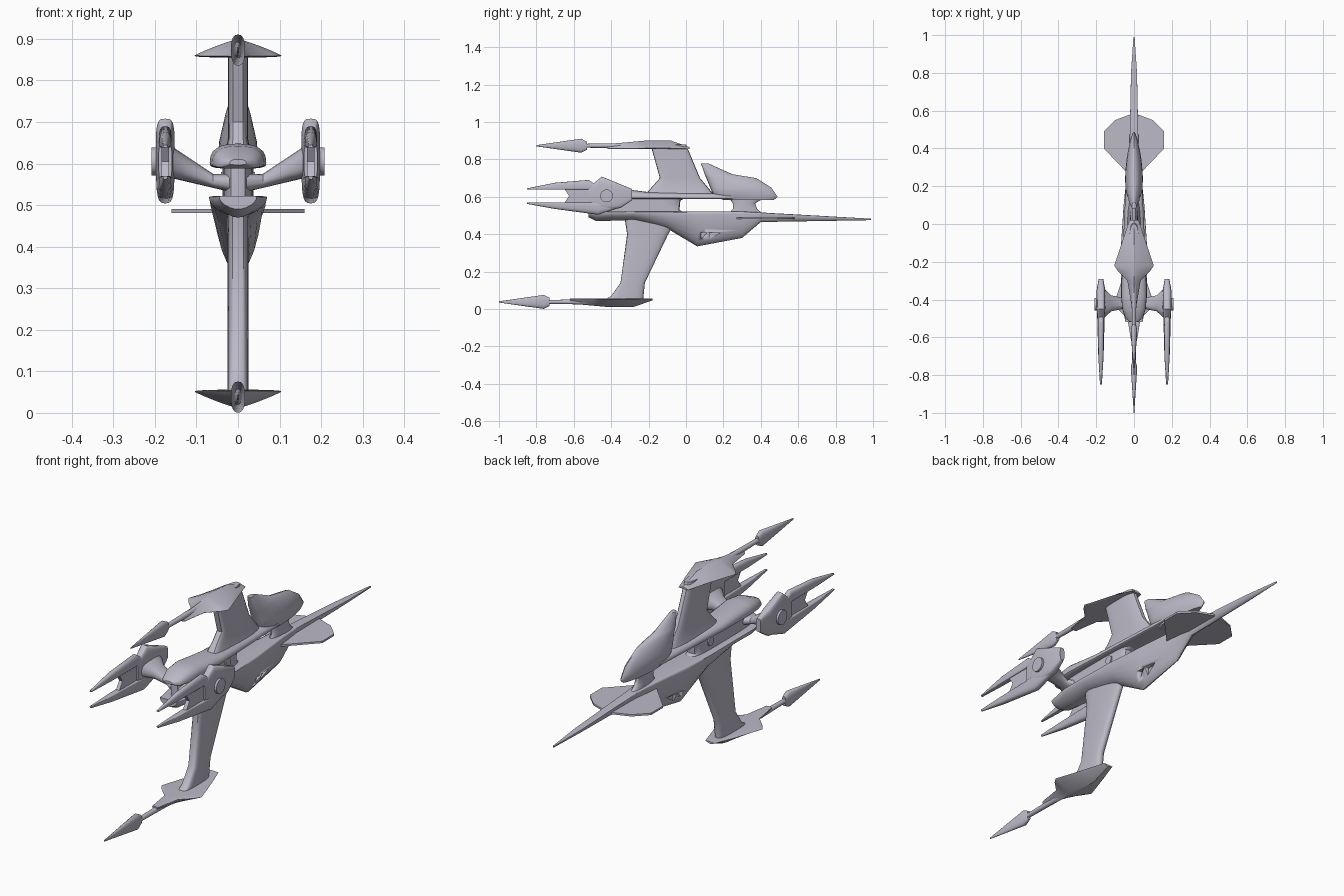
import bpy
import bmesh
import math

if "Cube" in bpy.data.objects:
    bpy.data.objects.remove(bpy.data.objects["Cube"], do_unlink=True)

hull_colour = (0.5, 0.49, 0.57, 1)
hull_grey = bpy.data.materials.new("lilac_grey_hull")
hull_grey.use_nodes = True
hull_grey.diffuse_color = hull_colour
hull_grey.node_tree.nodes["Principled BSDF"].inputs["Base Color"].default_value = hull_colour

TIP = .003
SIDES = 24


def finish(name, bm):
    bmesh.ops.recalc_face_normals(bm, faces=bm.faces)
    mesh = bpy.data.meshes.new(name)
    bm.to_mesh(mesh)
    bm.free()
    mesh.materials.append(hull_grey)
    obj = bpy.data.objects.new(name, mesh)
    bpy.context.collection.objects.link(obj)
    bpy.ops.object.select_all(action='DESELECT')
    obj.select_set(True)
    bpy.context.view_layer.objects.active = obj
    bpy.ops.object.shade_smooth_by_angle(angle=math.radians(35))
    return obj


def value_at(channel, station):
    """A channel is a constant or a list of (station, value) keys."""
    if isinstance(channel, (int, float)):
        return channel
    for (start, first), (end, last) in zip(channel, channel[1:]):
        if station <= end:
            blend = max(0, station - start) / (end - start)
            return first + (last - first) * blend
    return channel[-1][1]


def swell(channel, base, factor):
    """Derive one channel from another around a base level."""
    return [(station, base + factor * value) for station, value in channel]


def power(value, exponent):
    return math.copysign(abs(value) ** exponent, value)


def unchanged(point):
    return point


def loft(name, half, low, high, axis='y', centre=0, waist=.5,
         upper=1, lower=1, place=unchanged):
    """Skin superellipse rings; exponents under one are boxy, over one pointed."""
    stations = sorted({key[0] for channel in (half, low, high)
                       if not isinstance(channel, (int, float)) for key in channel})
    bm = bmesh.new()
    rings = []
    for station in stations:
        width = value_at(half, station)
        bottom, top = value_at(low, station), value_at(high, station)
        middle = bottom + (top - bottom) * waist
        ring = []
        for i in range(SIDES):
            c = math.cos(math.tau * i / SIDES)
            s = math.sin(math.tau * i / SIDES)
            shape = upper if s >= 0 else lower
            reach = top - middle if s >= 0 else middle - bottom
            across = centre + width * power(c, shape)
            along = middle + reach * power(s, shape)
            point = {'x': (station, across, along),
                     'y': (across, station, along),
                     'z': (across, along, station)}[axis]
            ring.append(bm.verts.new(place(point)))
        rings.append(ring)
    for a, b in zip(rings, rings[1:]):
        for i in range(SIDES):
            bm.faces.new((a[i - 1], a[i], b[i], b[i - 1]))
    bm.faces.new(rings[0])
    bm.faces.new(rings[-1])
    return finish(name, bm)


def slab(name, outline, offset):
    """Extrude a flat outline of points by an offset."""
    bm = bmesh.new()
    face = bm.faces.new([bm.verts.new(point) for point in outline])
    grown = bmesh.ops.extrude_face_region(bm, geom=[face])
    moved = [v for v in grown["geom"] if isinstance(v, bmesh.types.BMVert)]
    bmesh.ops.translate(bm, verts=moved, vec=offset)
    return finish(name, bm)


def disc(name, centre, radius, thickness):
    """Round plate facing sideways."""
    x, y, z = centre
    turns = [math.tau * i / SIDES for i in range(SIDES)]
    outline = [(x - thickness / 2, y + radius * math.cos(t), z + radius * math.sin(t))
               for t in turns]
    return slab(name, outline, (thickness, 0, 0))


# Lower hull with a flat deck, deep keel and needle tail
lower_hull = loft(
    "lower_hull", waist=.9, upper=.4, lower=1.15,
    half=[(-.52, .045), (-.4, .07), (-.1, .068), (.1, .055), (.4, .024), (.8, .016), (.99, TIP)],
    low=[(-.52, .49), (-.48, .47), (-.28, .475), (-.1, .43), (.06, .335),
         (.3, .38), (.4, .465), (.99, .475)],
    high=[(.3, .522), (.6, .505), (.99, .483)])

# Triangular vents recessed into the keel sides
for side in (-1, 1):
    for start, length in ((.08, .035), (.125, .06)):
        x, floor, ceiling = side * .02, .375, .41
        outline = [(x, start, floor), (x, start, ceiling), (x, start + length, ceiling)]
        cutter = slab("vent_cutter", outline, (side * .07, 0, 0))
        cutter.hide_render = True
        cut = lower_hull.modifiers.new("vent", 'BOOLEAN')
        cut.operation = 'DIFFERENCE'
        cut.object = cutter
        bpy.context.view_layer.objects.active = lower_hull
        bpy.ops.object.modifier_apply(modifier=cut.name)
        bpy.data.objects.remove(cutter, do_unlink=True)

# Neck block and flared post joining the two decks
loft("neck_block", axis='z', upper=.5, lower=.6, half=.037, low=-.48,
     high=[(.515, -.01), (.53, -.035), (.58, -.03), (.6, .01)])
loft("rear_post", axis='z', half=.021,
     low=[(.51, .23), (.535, .25), (.565, .25), (.595, .23)],
     high=[(.51, .41), (.535, .38), (.565, .37), (.595, .42)])
disc("neck_port", centre=(0, -.13, .56), radius=.02, thickness=.082)

# Upper deck with a rounded nose
loft("upper_deck", upper=.8, lower=.5, waist=.25,
     half=[(-.52, .02), (-.5, .045), (-.45, .062), (-.38, .068), (-.2, .062), (.25, .042)],
     low=[(-.52, .597), (-.5, .588)],
     high=[(-.52, .61), (-.45, .642), (-.38, .648), (-.2, .625), (.2, .618)])

# Tall rear canopy, pointed aft
loft("rear_canopy", axis='z', upper=1.25, lower=.7, waist=.3,
     half=[(.583, .035), (.62, .047), (.65, .046), (.72, .03), (.778, .012)],
     low=[(.583, .2), (.6, .15), (.72, .1), (.778, .08)],
     high=[(.583, .47), (.6, .49), (.65, .455), (.7, .375), (.72, .25), (.778, .12)])

# Upper and lower fins
loft("upper_fin", axis='z', upper=.75, lower=.5,
     half=[(.61, .036), (.66, .024), (.88, .024)],
     low=[(.61, -.22), (.7, -.14), (.88, -.19)],
     high=[(.61, .15), (.7, .075), (.88, 0)])
loft("lower_fin", axis='z', upper=.75, lower=.5, half=.025,
     low=[(.04, -.45), (.07, -.4), (.14, -.35), (.4, -.315), (.5, -.33)],
     high=[(.04, -.23), (.14, -.22), (.4, -.095), (.5, -.04)])


# Matching cannons on the fin ends, the lower one flipped and set forward
def to_lower(point):
    x, y, z = point
    return (x, y - .2, .911 - z)


barrel_half = [(-.56, .01), (-.2, .016)]
lance_half = [(-.8, TIP / 2), (-.56, .017), (-.53, .01)]
level = .873
for label, place in (("upper", unchanged), ("lower", to_lower)):
    loft(label + "_cannon_pod", place=place, upper=1.8, lower=.8, waist=.1,
         half=[(-.42, .015), (-.3, .035), (-.25, .085), (-.22, .105), (.02, .025)],
         low=.855, high=[(-.42, .882), (-.22, .9), (-.08, .9), (.02, .865)])
    loft(label + "_cannon_barrel", place=place, half=barrel_half,
         low=swell(barrel_half, level, -1), high=swell(barrel_half, level, 1))
    loft(label + "_cannon_lance", place=place, upper=.8, lower=.8, half=lance_half,
         low=swell(lance_half, level, -2.2), high=swell(lance_half, level, 2.2))

# Thin tail wings
half_plan = [(.02, .25), (.05, .285), (.16, .4), (.16, .49), (.1, .55), (.02, .58)]
plan = half_plan + [(-x, y) for x, y in reversed(half_plan)]
slab("tail_wings", [(x, y, .481) for x, y in plan], (0, 0, .009))

# Side engine pods, each with a strut, twin prongs, web and hub
for label, side in (("left", 1), ("right", -1)):
    middle = side * .175
    inner, narrow, wide, outer = (side * x for x in (.02, .06, .12, .16))
    loft(label + "_pod_strut", axis='x', centre=-.42, upper=.8, lower=.8,
         half=[(inner, .055), (narrow, .03), (wide, .042), (outer, .08)][::side],
         low=[(inner, .532), (outer, .565)][::side],
         high=[(inner, .575), (narrow, .575), (outer, .642)][::side])
    loft(label + "_pod_body", centre=middle, upper=.5, lower=.5,
         half=[(-.52, .016), (-.45, .023), (-.35, .023), (-.29, .012)],
         low=[(-.52, .56), (-.45, .525), (-.35, .54), (-.29, .58)],
         high=[(-.52, .65), (-.45, .708), (-.29, .642)])
    loft(label + "_upper_prong", centre=middle, upper=.7, lower=.4, waist=.3,
         half=[(-.85, .005), (-.7, .014), (-.49, .016)],
         low=.638, high=[(-.85, .645), (-.7, .675), (-.52, .69), (-.49, .67)])
    loft(label + "_lower_prong", centre=middle, upper=.4, lower=.7, waist=.7,
         half=[(-.85, .005), (-.7, .014), (-.45, .021), (-.36, .016)],
         low=[(-.85, .562), (-.7, .535), (-.47, .504), (-.36, .54)], high=.57)
    web = [(-.65, .642), (-.625, .605), (-.65, .567), (-.45, .567), (-.45, .642)]
    slab(label + "_pod_web", [(middle - .009, y, z) for y, z in web], (.018, 0, 0))
    disc(label + "_pod_hub", centre=(side * .18, -.425, .605), radius=.034, thickness=.056)
